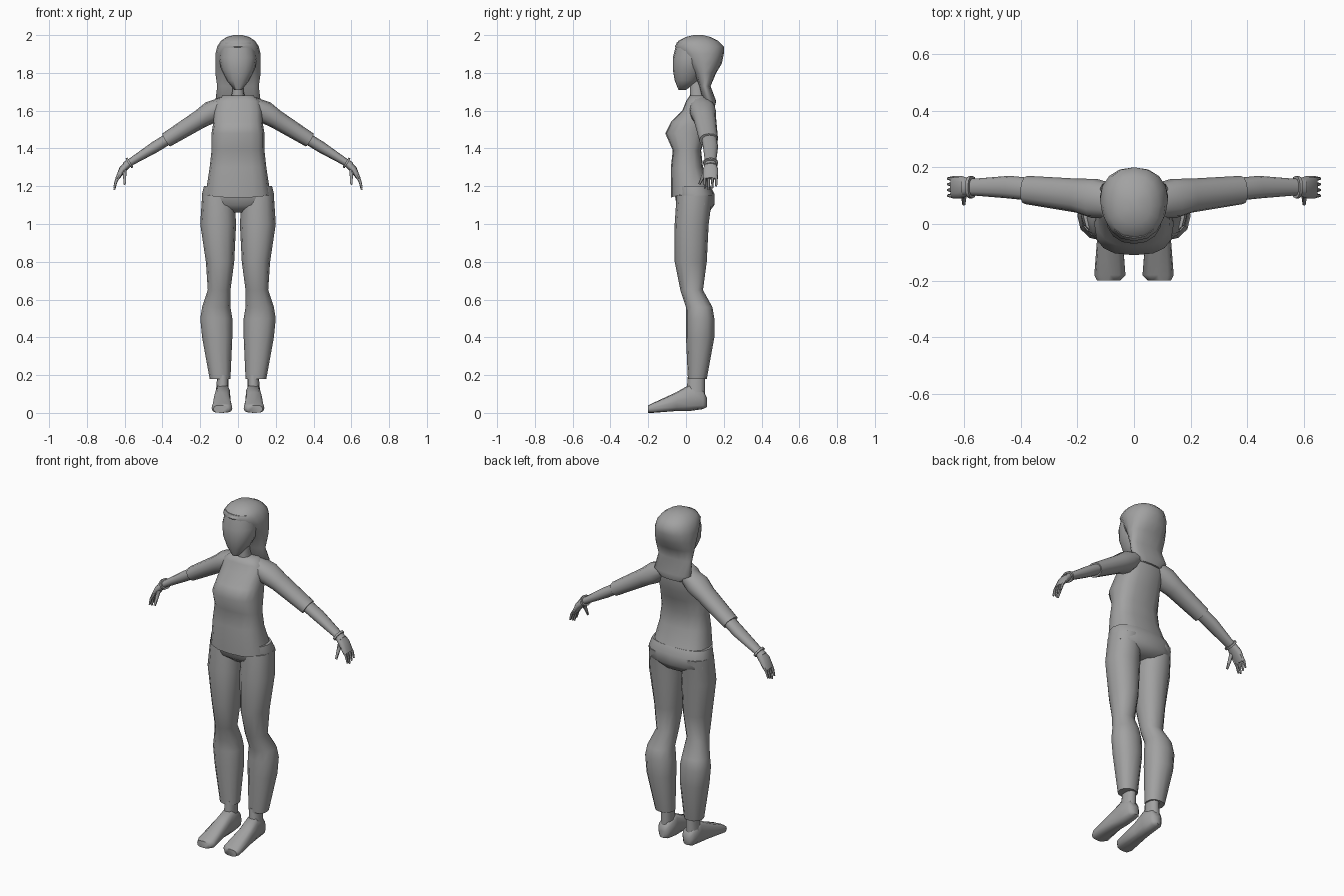
import bpy
import bmesh
import math
from mathutils import Vector

default_cube = bpy.data.objects.get("Cube")
if default_cube:
    bpy.data.objects.remove(default_cube, do_unlink=True)

# One plain grey for the whole figure
grey = bpy.data.materials.new("plain_grey")
grey.use_nodes = True
shade = 0.36
grey.diffuse_color = (shade, shade, shade, 1)
grey.node_tree.nodes["Principled BSDF"].inputs["Base Color"].default_value = grey.diffuse_color


def soften(value, power):
    """Squares off a circle as power drops below one."""
    return math.copysign(abs(value) ** power, value) if abs(value) > 1e-6 else 0.0


def loft(name, rings, sides=12, power=0.9, mirror=1):
    """Skins closed rings, each given as (centre, half axis, half axis)."""
    bm = bmesh.new()
    loops = []
    for centre, across, depth in rings:
        loop = []
        for i in range(sides):
            angle = math.tau * i / sides
            point = (centre + across * soften(math.cos(angle), power)
                     + depth * soften(math.sin(angle), power))
            loop.append(bm.verts.new((point.x * mirror, point.y, point.z)))
        loops.append(loop)
    for lower, upper in zip(loops, loops[1:]):
        for i in range(sides):
            following = (i + 1) % sides
            bm.faces.new((lower[i], lower[following], upper[following], upper[i]))
    bm.faces.new(loops[0])
    bm.faces.new(loops[-1])
    bmesh.ops.recalc_face_normals(bm, faces=bm.faces)
    mesh = bpy.data.meshes.new(name)
    bm.to_mesh(mesh)
    bm.free()
    mesh.shade_smooth()
    mesh.set_sharp_from_angle(angle=math.radians(60))
    mesh.materials.append(grey)
    bpy.context.collection.objects.link(bpy.data.objects.new(name, mesh))


def level(z, inner, outer, front, back, tilt=0.0):
    """Horizontal ring; tilt raises the back and lowers the front."""
    return (Vector((inner + outer, front + back, 2 * z)) / 2,
            Vector((outer - inner, 0, 0)) / 2,
            Vector((0, (back - front) / 2, tilt)))


def body(z, half, front, back, tilt=0.0):
    """Horizontal ring centred on the middle plane."""
    return level(z, -half, half, front, back, tilt)


def upright(y, inner, outer, bottom, top):
    """Ring facing forwards, used along the foot."""
    return (Vector((inner + outer, 2 * y, bottom + top)) / 2,
            Vector((outer - inner, 0, 0)) / 2,
            Vector((0, 0, top - bottom)) / 2)


def along(path):
    """Rings square to a path of (point, thickness radius, width radius)."""
    points = [Vector(point) for point, thick, wide in path]
    rings = []
    for i, (point, thick, wide) in enumerate(path):
        tangent = (points[min(i + 1, len(path) - 1)] - points[max(i - 1, 0)]).normalized()
        across = Vector((0, 1, 0))
        across = (across - tangent * across.dot(tangent)).normalized()
        rings.append((points[i], across * wide, tangent.cross(across) * thick))
    return rings


def arm(x, y, thick, wide):
    """Point of the arm, which drops steadily away from the shoulder."""
    return (x, y, 1.68 - 0.62 * x), thick, wide


# Shirt body with a hem that dips at the front
loft("shirt", [
    body(z=1.17, half=.17, front=-.08, back=.13, tilt=.03),
    body(z=1.3, half=.15, front=-.08, back=.09),
    body(z=1.39, half=.14, front=-.07, back=.08),
    body(z=1.48, half=.14, front=-.11, back=.11),
    body(z=1.54, half=.13, front=-.08, back=.13),
    body(z=1.6, half=.13, front=-.02, back=.14),
    body(z=1.65, half=.12, front=0, back=.14),
    body(z=1.68, half=.08, front=.02, back=.11),
], sides=16, power=.75)

# Trouser seat
loft("trouser_seat", [
    body(z=1.06, half=.09, front=0, back=.12),
    body(z=1.1, half=.19, front=-.05, back=.15),
    body(z=1.16, half=.19, front=-.06, back=.15),
    body(z=1.2, half=.18, front=-.06, back=.13),
], sides=16, power=.8)

# Neck and head
loft("neck", [
    body(z=1.62, half=.05, front=.02, back=.11),
    body(z=1.7, half=.03, front=.02, back=.1),
    body(z=1.78, half=.03, front=.02, back=.1),
])
loft("head", [
    body(z=1.71, half=.02, front=-.04, back=0),
    body(z=1.76, half=.06, front=-.06, back=.07),
    body(z=1.82, half=.09, front=-.07, back=.1),
    body(z=1.88, half=.1, front=-.07, back=.13),
    body(z=1.96, half=.09, front=-.05, back=.15),
], sides=16)

# Hair: a cap over the skull, swept back behind the face to a full end
loft("hair", [
    body(z=1.61, half=.07, front=.12, back=.15),
    body(z=1.65, half=.12, front=.09, back=.16),
    body(z=1.73, half=.11, front=.07, back=.13),
    body(z=1.8, half=.12, front=.04, back=.16),
    body(z=1.85, half=.12, front=0, back=.19),
    body(z=1.9, half=.12, front=-.03, back=.2),
    body(z=1.94, half=.11, front=-.06, back=.2),
    body(z=1.97, half=.09, front=-.04, back=.17),
    body(z=1.99, half=.06, front=0, back=.13),
    body(z=2, half=.02, front=.04, back=.09),
], sides=16)

for side, sign in (("left", 1), ("right", -1)):
    # Trouser leg with knee and full calf
    loft(side + "_trouser_leg", [
        level(z=.18, inner=.04, outer=.15, front=.01, back=.11),
        level(z=.4, inner=.03, outer=.19, front=0, back=.15),
        level(z=.5, inner=.03, outer=.2, front=0, back=.15),
        level(z=.56, inner=.04, outer=.19, front=0, back=.14),
        level(z=.65, inner=.04, outer=.16, front=-.03, back=.09),
        level(z=.8, inner=.02, outer=.17, front=-.06, back=.11),
        level(z=1, inner=.01, outer=.2, front=-.06, back=.12),
        level(z=1.15, inner=.02, outer=.19, front=-.05, back=.14),
    ], mirror=sign)

    # Bare foot and ankle
    loft(side + "_ankle", [
        level(z=.07, inner=.05, outer=.12, front=0, back=.1),
        level(z=.2, inner=.05, outer=.11, front=.01, back=.1),
    ], mirror=sign)
    loft(side + "_foot", [
        upright(y=.11, inner=.06, outer=.1, bottom=.03, top=.08),
        upright(y=.09, inner=.04, outer=.12, bottom=.02, top=.12),
        upright(y=.02, inner=.04, outer=.12, bottom=.01, top=.15),
        upright(y=-.05, inner=.04, outer=.13, bottom=.01, top=.11),
        upright(y=-.18, inner=.03, outer=.14, bottom=0, top=.05),
        upright(y=-.2, inner=.05, outer=.13, bottom=0, top=.04),
    ], power=.7, mirror=sign)

    # Sleeve, forearm and wristband
    loft(side + "_sleeve", along([
        arm(x=.07, y=.08, thick=.04, wide=.06),
        arm(x=.14, y=.09, thick=.06, wide=.07),
        arm(x=.2, y=.1, thick=.05, wide=.06),
        arm(x=.38, y=.12, thick=.04, wide=.05),
    ]), mirror=sign)
    loft(side + "_forearm", along([
        arm(x=.34, y=.12, thick=.03, wide=.04),
        arm(x=.44, y=.13, thick=.03, wide=.04),
        arm(x=.56, y=.13, thick=.02, wide=.03),
        arm(x=.6, y=.13, thick=.02, wide=.03),
    ]), mirror=sign)
    loft(side + "_wristband", along([
        arm(x=.57, y=.13, thick=.03, wide=.04),
        arm(x=.58, y=.13, thick=.03, wide=.04),
    ]), mirror=sign)

    # Hand with four curled fingers and a thumb
    loft(side + "_palm", along([
        ((.58, .13, 1.32), .02, .03),
        ((.61, .13, 1.29), .02, .04),
        ((.64, .13, 1.24), .01, .04),
    ]), mirror=sign)
    steps = (0, 0.5, 1)
    for i, finger in enumerate(("index", "middle", "ring", "little")):
        length = 0.09 - 0.01 * abs(i - 1)
        loft(f"{side}_{finger}_finger", along([
            ((.62 + .035 * math.sin(t * math.pi / 2), .1 + .02 * i, 1.27 - length * t),
             .01 - .005 * t, .01 - .005 * t) for t in steps
        ]), sides=6, mirror=sign)
    loft(side + "_thumb", along([
        ((.6, .11 - .04 * t, 1.29 - .08 * t), .012 - .006 * t, .014 - .008 * t)
        for t in steps
    ]), sides=6, mirror=sign)
